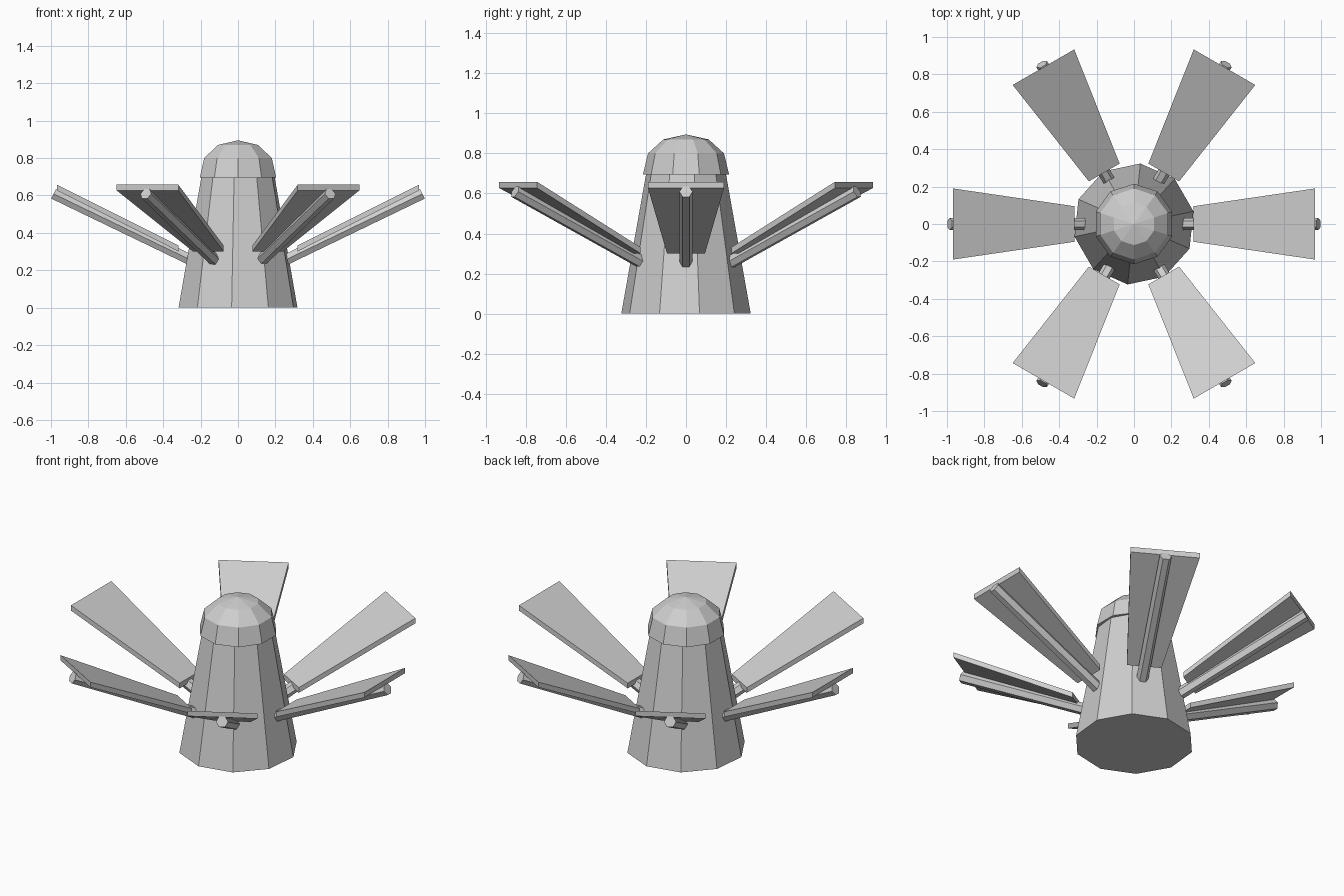
import bpy, bmesh
from math import cos, sin, tau, radians
from mathutils import Matrix, Vector

cube = bpy.data.objects.get("Cube")
if cube:
    bpy.data.objects.remove(cube, do_unlink=True)

grey = bpy.data.materials.new("plain_grey")
grey.use_nodes = True
colour = (0.62, 0.62, 0.62, 1)
grey.diffuse_color = colour
grey.node_tree.nodes["Principled BSDF"].inputs["Base Color"].default_value = colour


def finish(name, bm, matrix=Matrix.Identity(4)):
    """Turn a bmesh into a flat-shaded object."""
    bmesh.ops.transform(bm, matrix=matrix, verts=bm.verts)
    bmesh.ops.recalc_face_normals(bm, faces=bm.faces)
    mesh = bpy.data.meshes.new(name)
    bm.to_mesh(mesh)
    bm.free()
    mesh.materials.append(grey)
    obj = bpy.data.objects.new(name, mesh)
    bpy.context.collection.objects.link(obj)
    return obj


def lathe(profile, sides, phase=0):
    """Closed solid from (radius, height) rings; radius 0 makes a tip."""
    bm = bmesh.new()
    rings = []
    for r, z in profile:
        angles = [phase + tau * i / sides for i in range(sides)]
        rings.append([bm.verts.new((r * cos(a), r * sin(a), z)) for a in angles])
    for low, high in zip(rings, rings[1:]):
        for i in range(sides):
            j = (i + 1) % sides
            bm.faces.new((low[i], low[j], high[j], high[i]))
    bm.faces.new(rings[0][::-1])
    bm.faces.new(rings[-1])
    bmesh.ops.remove_doubles(bm, verts=bm.verts, dist=0.0001)
    return bm


# Tapered ten-sided tower
finish("tower", lathe([(0.325, 0), (0.2, 0.7)], 10, radians(12)))

# Faceted domed cap, slightly wider than the tower top
dome = [(0.215, 0.695), (0.19, 0.8), (0.113, 0.87), (0.0, 0.895)]
bm = lathe(dome[:-1], 10, radians(18))
top = max(bm.faces, key=lambda f: f.calc_center_median().z)
tip = bmesh.ops.poke(bm, faces=[top])["verts"][0]
tip.co.z = dome[-1][1]
finish("cap", bm)

# Six blades, each carried by a hexagonal rod
rod_start, rod_end = Vector((0.24, 0, 0.249)), Vector((0.986, 0, 0.609))
direction = (rod_end - rod_start).normalized()
side = Vector((0, 1, 0))
frame = Matrix((side, direction.cross(side), direction)).transposed().to_4x4()
frame.translation = rod_start

for k in range(6):
    turn = Matrix.Rotation(tau * k / 6, 4, "Z")
    rod = lathe([(0.033, 0), (0.033, (rod_end - rod_start).length)], 6)
    finish(f"rod_{k + 1}", rod, turn @ frame)

    # Flaring blade, sloping up and outward
    blade = bmesh.new()
    bmesh.ops.create_cube(blade, size=2)
    for v in blade.verts:
        x, half, z = (0.968, 0.19, 0.658) if v.co.x > 0 else (0.318, 0.095, 0.332)
        v.co = (x, half * v.co.y, z if v.co.z > 0 else z - 0.031)
    finish(f"blade_{k + 1}", blade, turn)
